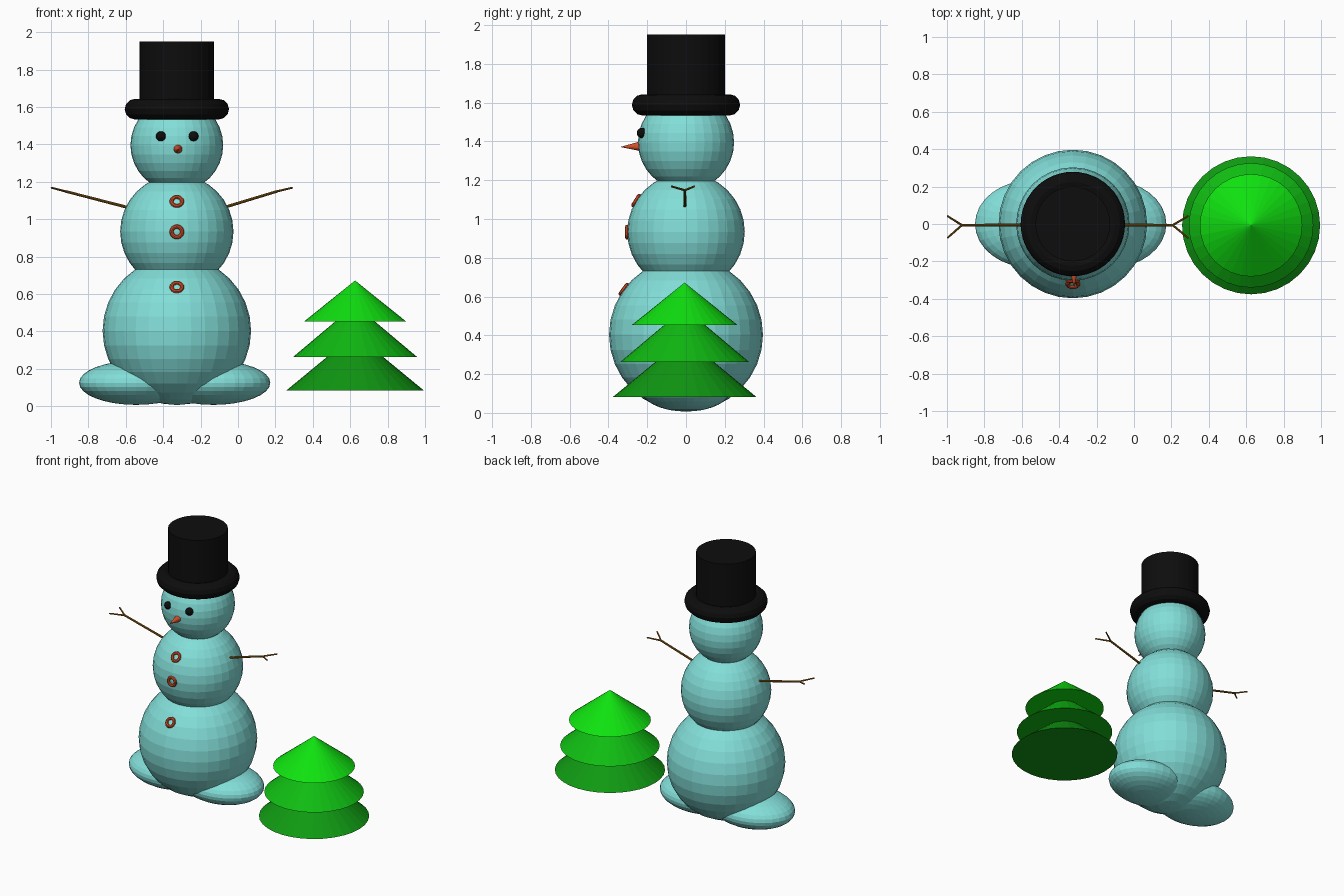
import bpy, math
from mathutils import Vector

if "Cube" in bpy.data.objects:
    bpy.data.objects.remove(bpy.data.objects["Cube"])


def material(name, rgb):
    m = bpy.data.materials.new(name)
    m.diffuse_color = (*rgb, 1)
    m.use_nodes = True
    m.node_tree.nodes["Principled BSDF"].inputs["Base Color"].default_value = m.diffuse_color
    return m


SNOW = material("pale_turquoise", (0.225, 0.73, 0.69))
BLACK = material("black", (0.004, 0.004, 0.004))
ORANGE = material("orange_red", (0.67, 0.08, 0.022))
BROWN = material("brown", (0.26, 0.115, 0.008))
GREENS = [material("dark_green", (0.005, 0.32, 0.006)),
          material("mid_green", (0.005, 0.50, 0.006)),
          material("bright_green", (0.005, 0.76, 0.005))]

CX = -0.327  # centre line of the snow figure


def finish(name, mat):
    ob = bpy.context.object
    ob.name = name
    ob.data.materials.append(mat)
    return ob


def ball(name, loc, size, mat, seg=32, rings=16):
    bpy.ops.mesh.primitive_uv_sphere_add(segments=seg, ring_count=rings, radius=1, location=loc)
    bpy.context.object.scale = size
    return finish(name, mat)


def rod(name, a, b, r1, r2, mat, seg=8):
    """Round bar or cone from point a to point b."""
    a, b = Vector(a), Vector(b)
    bpy.ops.mesh.primitive_cone_add(vertices=seg, radius1=r1, radius2=r2, depth=(b - a).length,
                                    location=(a + b) / 2,
                                    rotation=(b - a).to_track_quat('Z', 'Y').to_euler())
    return finish(name, mat)


def ring(name, loc, normal, major, minor, mat, seg, sides):
    bpy.ops.mesh.primitive_torus_add(major_segments=seg, minor_segments=sides,
                                     major_radius=major, minor_radius=minor, location=loc,
                                     rotation=Vector(normal).to_track_quat('Z', 'Y').to_euler())
    return finish(name, mat)


# stacked snowballs: height of centre, radius
BODY = {"lower_ball": (0.403, 0.397), "middle_ball": (0.934, 0.303), "head_ball": (1.395, 0.248)}
for name, (z, r) in BODY.items():
    ball(name, (CX, 0, z), (r, r, r), SNOW)

# feet
ball("left_foot", (-0.545, 0, 0.125), (0.305, 0.235, 0.118), SNOW)
ball("right_foot", (-0.132, 0, 0.125), (0.305, 0.235, 0.118), SNOW)

# hat
rod("hat_crown", (CX, 0, 1.56), (CX, 0, 1.95), 0.2, 0.2, BLACK, 32)
ring("hat_brim", (CX, 0, 1.588), (0, 0, 1), 0.224, 0.055, BLACK, 48, 12)

# eyes and nose
for side, x in (("left", -0.412), ("right", -0.238)):
    ball(side + "_eye", (x, -0.227, 1.443), (0.027,) * 3, BLACK, 16, 8)
rod("nose", (CX + 0.006, -0.235, 1.375), (CX + 0.006, -0.34, 1.371), 0.025, 0, ORANGE, 16)

# ring buttons lying on the snowball surfaces
for i, (z, part) in enumerate(((1.095, "middle_ball"), (0.932, "middle_ball"), (0.637, "lower_ball"))):
    cz, r = BODY[part]
    y = -math.sqrt(r * r - (z - cz) ** 2)
    ring(f"button_{i + 1}", (CX, y, z), (0, y, z - cz), 0.028, 0.011, ORANGE, 24, 8)

# stick arms with forked ends
for side, start, fork, tip in (("left", -0.56, -0.92, -0.998), ("right", -0.10, 0.207, 0.29)):
    joint = (fork, -0.006, 1.148)
    rod(side + "_arm", (start, -0.006, 1.055), joint, 0.008, 0.007, BROWN)
    for k, y in enumerate((-0.075, 0.043)):
        rod(f"{side}_twig_{k + 1}", joint, (tip, y, 1.168), 0.006, 0.005, BROWN)

# tree made of three cones: base height, radius, cone height
for i, (z, r, h) in enumerate(((0.083, 0.369, 0.304), (0.262, 0.333, 0.28), (0.452, 0.274, 0.22))):
    rod(f"tree_tier_{i + 1}", (0.626, -0.007, z), (0.626, -0.007, z + h), r, 0, GREENS[i], 32)
